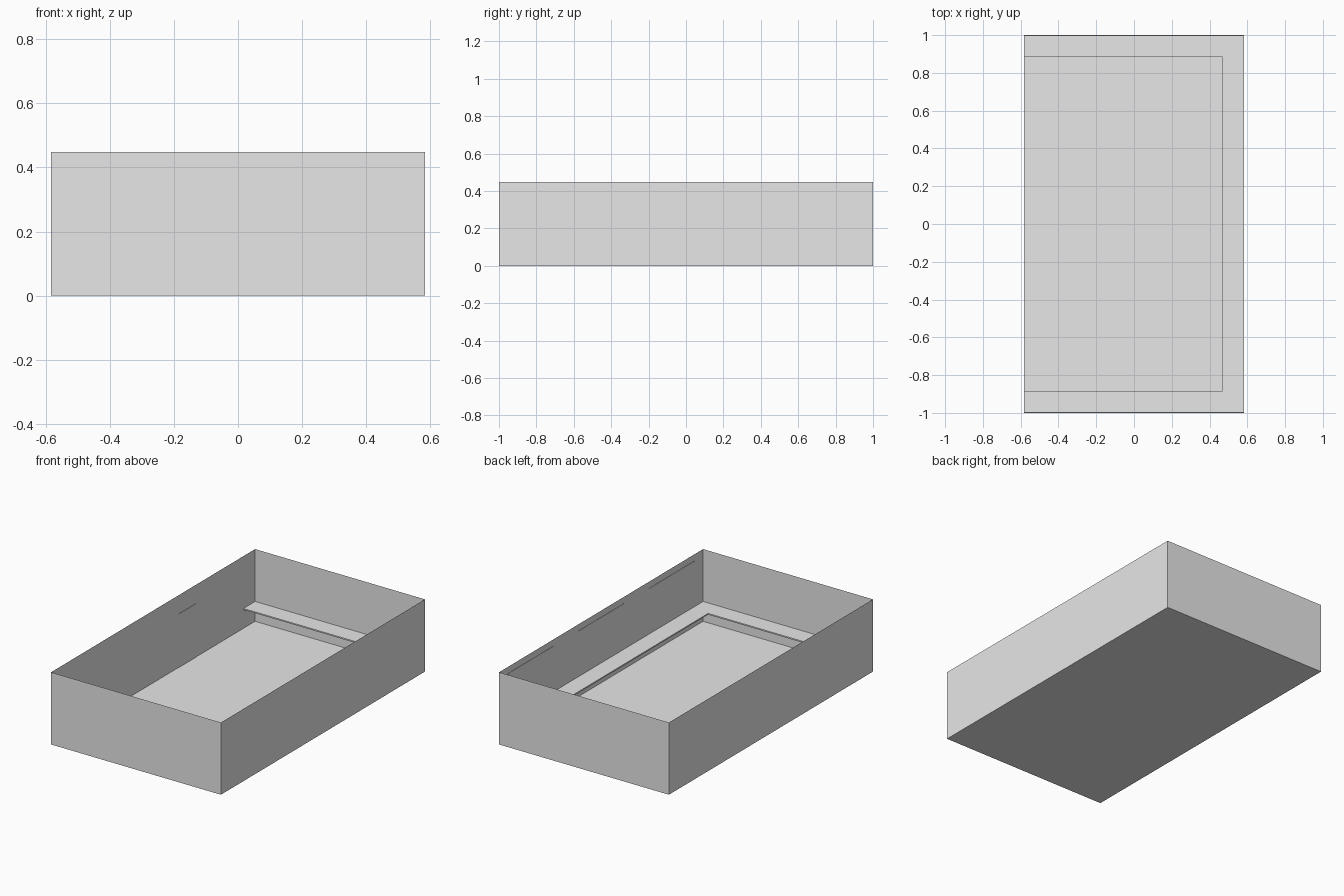
import bpy
import bmesh
from mathutils import Vector

if "Cube" in bpy.data.objects:
    bpy.data.objects.remove(bpy.data.objects["Cube"])

HALF_X, HALF_Y, HEIGHT = 0.583, 1.0, 0.448
SHELF_DEPTH, SHELF_TOP, SHELF_THICK = 0.115, 0.124, 0.008
GAP = 0.001

grey = bpy.data.materials.new("light_grey")
grey.use_nodes = True
grey.diffuse_color = (0.8, 0.8, 0.8, 1)
grey.node_tree.nodes["Principled BSDF"].inputs["Base Color"].default_value = (0.8, 0.8, 0.8, 1)


def finish(name, bm):
    mesh = bpy.data.meshes.new(name)
    bm.to_mesh(mesh)
    bm.free()
    mesh.materials.append(grey)
    obj = bpy.data.objects.new(name, mesh)
    bpy.context.collection.objects.link(obj)
    return obj


def block(low, high):
    """A box between two opposite corners."""
    low, high = Vector(low), Vector(high)
    bm = bmesh.new()
    bmesh.ops.create_cube(bm, size=1)
    bmesh.ops.scale(bm, vec=high - low, verts=bm.verts)
    bmesh.ops.translate(bm, vec=(low + high) / 2, verts=bm.verts)
    return bm


# Room shell: floor and four thin walls, open at the top
room = block((-HALF_X, -HALF_Y, 0), (HALF_X, HALF_Y, HEIGHT))
room.normal_update()
lid = [f for f in room.faces if f.normal.z > 0.9]
bmesh.ops.delete(room, geom=lid, context="FACES_ONLY")
finish("room_shell", room)

# U-shaped shelf along the back, left and front walls
ox, oy = HALF_X - GAP, HALF_Y - GAP
ix, iy = HALF_X - SHELF_DEPTH, HALF_Y - SHELF_DEPTH
outline = [(-ox, -oy), (ox, -oy), (ox, oy), (-ox, oy),
           (-ox, iy), (ix, iy), (ix, -iy), (-ox, -iy)]
shelf = bmesh.new()
base = shelf.faces.new([shelf.verts.new((x, y, SHELF_TOP - SHELF_THICK)) for x, y in outline])
raised = bmesh.ops.extrude_face_region(shelf, geom=[base], use_keep_orig=True)
top_verts = [v for v in raised["geom"] if isinstance(v, bmesh.types.BMVert)]
bmesh.ops.translate(shelf, vec=(0, 0, SHELF_THICK), verts=top_verts)
bmesh.ops.recalc_face_normals(shelf, faces=shelf.faces)
finish("wall_shelf", shelf)

# Three windows on the inside of the left wall
for name, middle in (("front", -0.69), ("middle", 0), ("back", 0.69)):
    finish(name + "_window", block((HALF_X - 0.003, middle - 0.223, 0.208),
                                   (HALF_X - GAP, middle + 0.223, 0.408)))

# Door on the inside of the right wall
finish("door", block((-HALF_X + GAP, 0.252, GAP), (-HALF_X + 0.003, 0.422, 0.333)))
